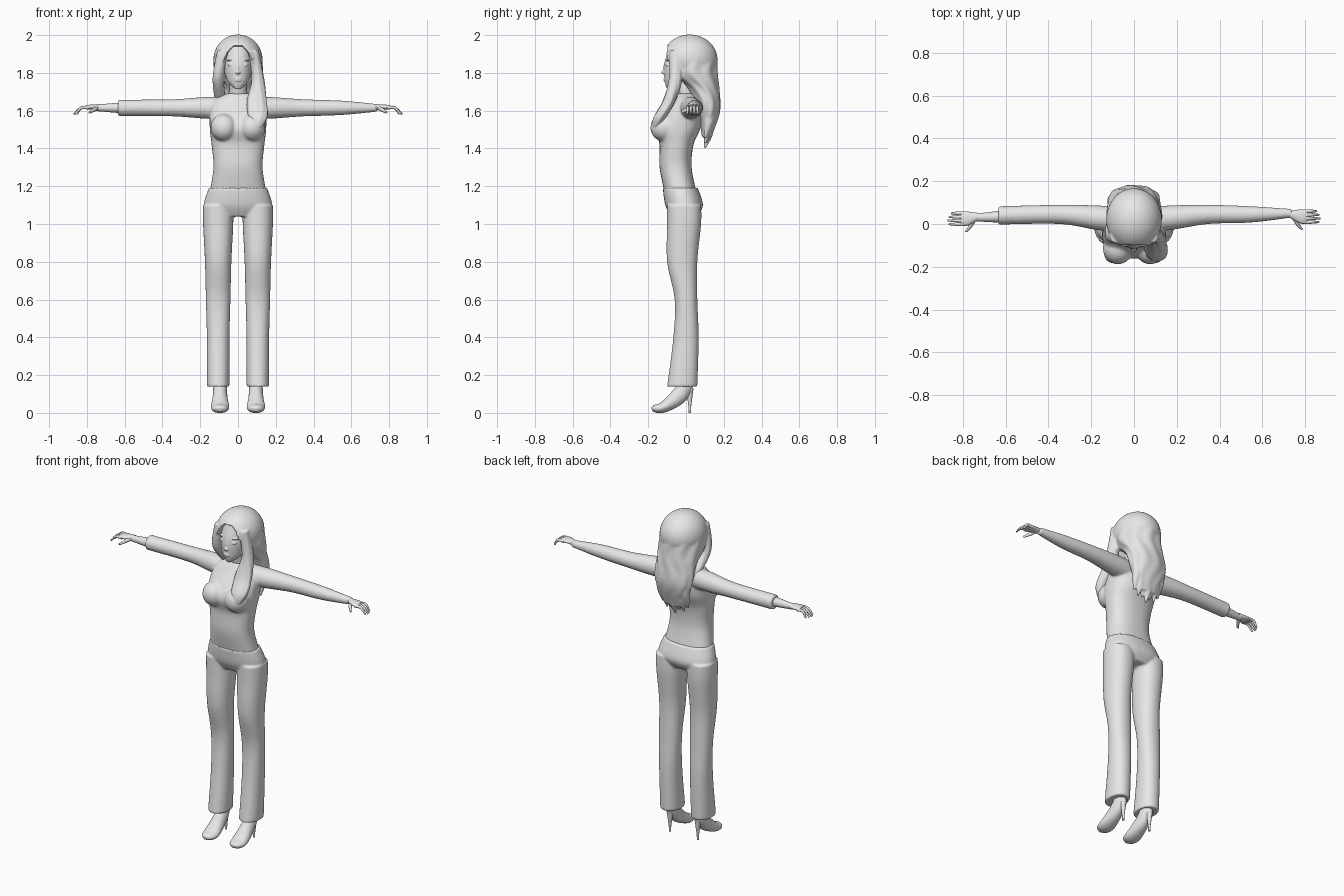
import bpy, bmesh, math
from mathutils import Vector, Matrix

cube = bpy.data.objects.get("Cube")
if cube:
    bpy.data.objects.remove(cube)

X, Y, Z = Vector((1, 0, 0)), Vector((0, 1, 0)), Vector((0, 0, 1))
SIDES = {"left": 1, "right": -1}
ARM_HEIGHT = 1.615

grey_colour = (.8, .8, .8, 1)
grey = bpy.data.materials.new("plain_grey")
grey.use_nodes = True
grey.diffuse_color = grey_colour
grey.node_tree.nodes["Principled BSDF"].inputs["Base Color"].default_value = grey_colour


def spline(rows, steps):
    """Smoothly interpolate the section rows."""
    points = [Vector(row) for row in rows]
    last = len(points) - 1
    result = []
    for i in range(last):
        before, start = points[max(i - 1, 0)], points[i]
        end, after = points[i + 1], points[min(i + 2, last)]
        leave, arrive = (end - before) / 2, (after - start) / 2
        for k in range(steps):
            t = k / steps
            ease = t * t * (3 - 2 * t)
            result.append(start.lerp(end, ease) if len(start) == 3 else start * (1 - ease) + end * ease)
            result[-1] += leave * t * (1 - t) ** 2 - arrive * t * t * (1 - t)
    return result + [points[-1]]


def loft(bm, rows, across, axis=None, sides=32, steps=6, power=2, ripple=0):
    """Closed skin through rows of (x, y, z, half width, half depth)."""
    sections = spline(rows, steps)
    centres = [Vector(section[:3]) for section in sections]
    rings = []
    for i, section in enumerate(sections):
        ahead = centres[min(i + 1, len(centres) - 1)]
        behind = centres[max(i - 1, 0)]
        along = axis or (ahead - behind).normalized()
        depth = along.cross(across).normalized()
        ring = []
        for k in range(sides):
            angle = math.tau * k / sides
            c, s = math.cos(angle), math.sin(angle)
            swell = 1 + ripple * math.sin(9 * angle + 2 * math.sin(centres[i].z * 22))
            u = math.copysign(abs(c) ** (2 / power), c) * section[3] * swell
            v = math.copysign(abs(s) ** (2 / power), s) * section[4] * swell
            ring.append(bm.verts.new(centres[i] + across * u + depth * v))
        rings.append(ring)
    for lower, upper in zip(rings, rings[1:]):
        for k in range(sides):
            n = (k + 1) % sides
            bm.faces.new((lower[k], lower[n], upper[n], upper[k]))
    bm.faces.new(rings[0][::-1])
    bm.faces.new(rings[-1])


def tower(bm, rows, x=0, **options):
    """Upright loft through rows of (z, y, half width, half depth)."""
    loft(bm, [(x, y, z, a, b) for z, y, a, b in rows], X, Z, **options)


def limb(bm, side, rows):
    """Level round loft through rows of (x, y, radius)."""
    loft(bm, [(side * x, y, ARM_HEIGHT, r, r) for x, y, r in rows], Y, X)


def ball(bm, centre, radii):
    matrix = Matrix.Translation(centre) @ Matrix.Diagonal((*radii, 1))
    bmesh.ops.create_uvsphere(bm, u_segments=64, v_segments=32, radius=1, matrix=matrix)


def finish(name, bm, voxel=0, smooth=3):
    """Make the object, fusing overlapping pieces when voxel is set."""
    bmesh.ops.recalc_face_normals(bm, faces=bm.faces)
    mesh = bpy.data.meshes.new(name)
    bm.to_mesh(mesh)
    bm.free()
    mesh.materials.append(grey)
    ob = bpy.data.objects.new(name, mesh)
    bpy.context.collection.objects.link(ob)
    bpy.ops.object.select_all(action='DESELECT')
    ob.select_set(True)
    bpy.context.view_layer.objects.active = ob
    bpy.ops.object.shade_smooth_by_angle(angle=math.radians(50))
    if voxel:
        fuse = ob.modifiers.new("fuse", 'REMESH')
        fuse.mode = 'VOXEL'
        fuse.voxel_size = voxel
        fuse.use_smooth_shade = True
        soften = ob.modifiers.new("soften", 'SMOOTH')
        soften.factor = .5
        soften.iterations = smooth


# Trousers: hips and two flared legs
bm = bmesh.new()
tower(bm, [(1.19, -.03, .155, .093), (1.1, -.01, .18, .1), (1.04, -.01, .14, .07)], power=2.2)
leg = [(1.1, -.01, .08, .09), (1, -.01, .08, .09), (.8, -.02, .07, .08),
       (.6, 0, .065, .06), (.4, 0, .06, .067), (.14, -.02, .06, .08)]
for side in SIDES.values():
    tower(bm, leg, x=side * .105, power=2.2)
finish("trousers", bm, voxel=.007)

# Top: torso, bust, one fitted and one loose sleeve
bm = bmesh.new()
tower(bm, [(1.17, -.03, .15, .085), (1.3, -.055, .13, .085), (1.42, -.05, .14, .09),
           (1.52, -.04, .15, .12), (1.64, 0, .14, .08), (1.69, 0, .06, .045)], power=2.4)
upper_arm = [(.06, .02, .06), (.18, .03, .057), (.35, .045, .045)]
limb(bm, SIDES["left"], upper_arm + [(.55, .045, .038), (.74, .05, .02)])
limb(bm, SIDES["right"], upper_arm + [(.635, .04, .043)])
for side in SIDES.values():
    ball(bm, (side * .075, -.115, 1.51), (.07, .073, .073))
finish("top", bm, voxel=.0065, smooth=5)

# Right forearm coming out of the loose sleeve
bm = bmesh.new()
limb(bm, SIDES["right"], [(.6, .035, .03), (.75, .03, .017)])
finish("right_forearm", bm)

# Hands: palm, four drooping fingers and a thumb
for name, side in SIDES.items():
    bm = bmesh.new()
    middle = .035 if side > 0 else .025

    def digit(path, across, thickness):
        rows = [(side * x, middle + y, ARM_HEIGHT - drop) for x, y, drop in path]
        radii = [thickness * (1 - .5 * (i / (len(rows) - 1)) ** 2) for i in range(len(rows))]
        loft(bm, [(*row, r, r) for row, r in zip(rows, radii)], across, sides=12)

    palm = [(.73, .01, .017, .016), (.78, 0, .033, .013), (.81, 0, .03, .009)]
    loft(bm, [(side * x, middle + y, ARM_HEIGHT + .004, a, b) for x, y, a, b in palm], Y, X)
    for i in range(4):
        y = .025 - .017 * i
        tip = .87 - .006 * abs(i - 2) ** 1.5
        digit([(.79, y, 0), (.83, y, 0), (tip, y, .035)], Y, .009)
    digit([(.745, 0, 0), (.765, -.035, .012), (.785, -.06, .025)], X, .012)
    finish(name + "_hand", bm)

# Head: skull, neck, nose, lips, eyes and brows
bm = bmesh.new()
tower(bm, [(1.715, -.085, .016, .016), (1.76, -.05, .058, .063),
           (1.85, -.02, .078, .095), (1.94, 0, .07, .085)])
tower(bm, [(1.65, .01, .05, .045), (1.77, -.015, .042, .045)])
ball(bm, (0, -.108, 1.825), (.008, .012, .03))
ball(bm, (0, -.115, 1.803), (.013, .016, .01))
for z in (1.76, 1.77):
    ball(bm, (0, -.108, z), (.02, .011, .006))
for side in SIDES.values():
    ball(bm, (side * .036, -.097, 1.843), (.018, .011, .009))
    ball(bm, (side * .038, -.092, 1.868), (.024, .014, .004))
finish("head", bm, voxel=.0035, smooth=2)

# Hair: crown and long back, hollowed around the face
bm = bmesh.new()
ball(bm, (0, .02, 1.87), (.13, .147, .133))
tower(bm, [(1.9, .02, .125, .14), (1.8, .04, .13, .127), (1.72, .09, .122, .085),
           (1.6, .12, .118, .06), (1.46, .11, .07, .025)], sides=72, steps=12, ripple=.025)
for v in bm.verts:
    opening = .077 * math.sqrt(min(1, max(0, (1.94 - v.co.z) / .08)))
    if v.co.y < 0 and abs(v.co.x) < opening:
        v.co.y = max(v.co.y, .06 * math.sqrt(1 - (v.co.x / opening) ** 2) - .06)

# Hair: long lock over the left shoulder, short lock behind the right
loft(bm, [(.08, -.06, 1.92, .03, .03), (.105, -.055, 1.77, .033, .035), (.1, -.09, 1.65, .053, .034),
          (.105, -.14, 1.56, .05, .034), (.085, -.17, 1.47, .012, .01)], X, Z, ripple=.05)
loft(bm, [(-.08, -.06, 1.92, .03, .03), (-.105, -.045, 1.77, .03, .035),
          (-.09, .05, 1.64, .03, .035)], X, Z, ripple=.05)

# Hair: pointed strands at the back
for i in range(-3, 4):
    x = .028 * i
    end = 1.4 + .45 * abs(x) + .015 * (i % 2)
    tower(bm, [(1.6, .125, .024, .03), (end + .08, .12, .022, .024), (end, .1, .005, .005)], x=x, sides=16)
finish("hair", bm, voxel=.006)

# High-heeled shoes
shoe = [(-.18, .017, .014, .01), (-.165, .022, .036, .02), (-.12, .03, .048, .029),
        (-.05, .078, .04, .042), (-.01, .13, .036, .042), (0, .2, .034, .04)]
for name, side in SIDES.items():
    bm = bmesh.new()
    x = side * .095
    loft(bm, [(x, *row) for row in shoe], X)
    tower(bm, [(.13, .02, .02, .02), (.04, .02, .008, .008), (0, .02, .006, .006)], x=x, sides=16)
    finish(name + "_shoe", bm)
